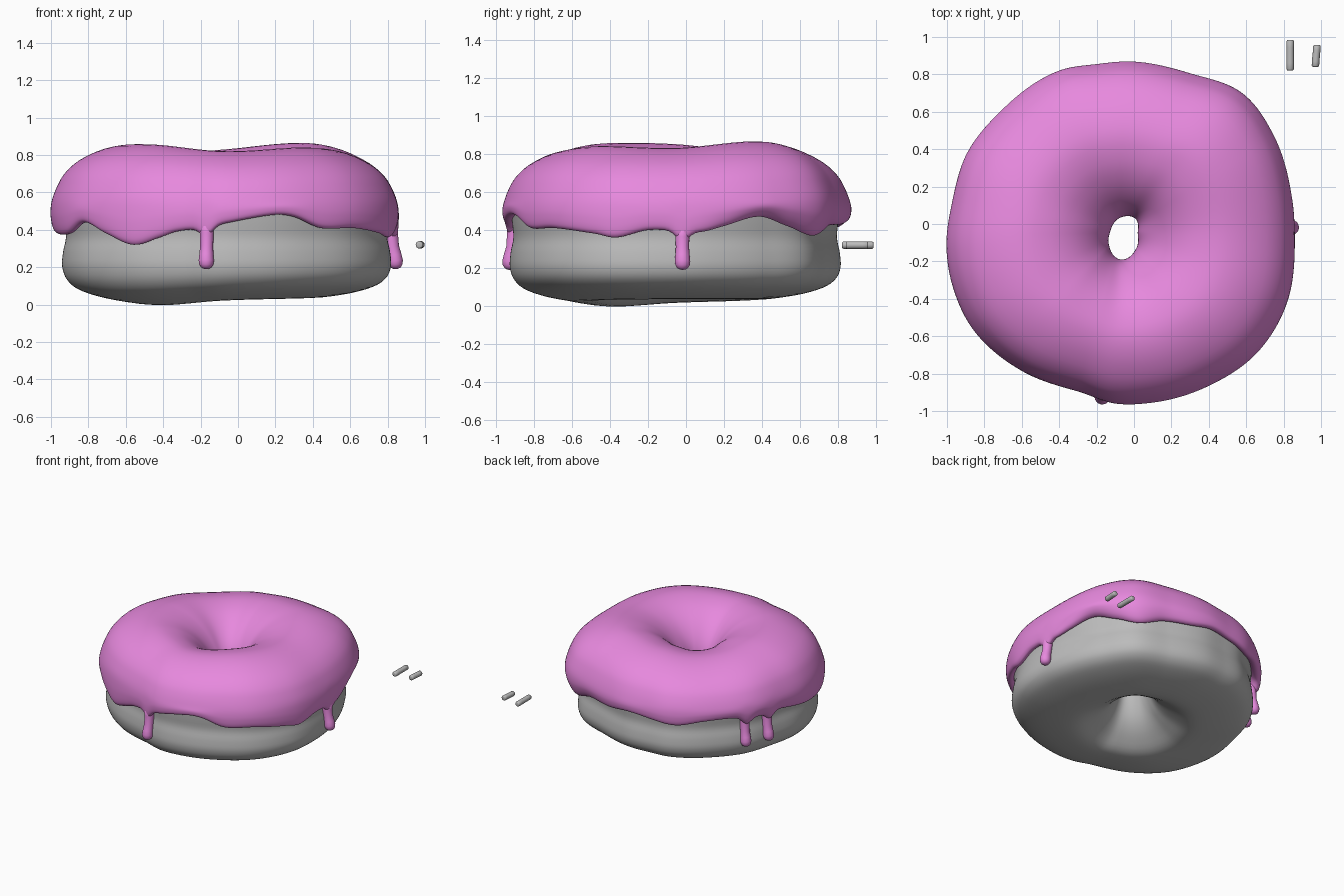
import bpy, bmesh, math
from mathutils import Vector

if "Cube" in bpy.data.objects:
    bpy.data.objects.remove(bpy.data.objects["Cube"])

CX, CY, SEG = -0.07, -0.05, 288


def material(name, rgb):
    m = bpy.data.materials.new(name)
    m.diffuse_color = (*rgb, 1)
    m.use_nodes = True
    m.node_tree.nodes["Principled BSDF"].inputs["Base Color"].default_value = m.diffuse_color
    return m


PINK = material("pink icing", (0.80, 0.25, 0.73))
GREY = material("plain grey", (0.50, 0.50, 0.50))


def periodic(table):
    """Smooth function of angle (degrees) through (angle, value) pairs."""
    t = sorted(table)
    n = len(t)
    p = lambda i: (t[i % n][0] + 360 * (i // n), t[i % n][1])
    slope = lambda i: (p(i + 1)[1] - p(i - 1)[1]) / (p(i + 1)[0] - p(i - 1)[0])

    def f(a):
        a %= 360
        i = max([k for k in range(n) if t[k][0] <= a], default=-1)
        (x0, y0), (x1, y1) = p(i), p(i + 1)
        h = x1 - x0
        u = (a - x0) / h
        return ((2*u**3 - 3*u*u + 1) * y0 + (u**3 - 2*u*u + u) * h * slope(i)
                + (3*u*u - 2*u**3) * y1 + (u**3 - u*u) * h * slope(i + 1))
    return f


def spline(pts, n, closed=False):
    """Catmull-Rom refinement of a 2D profile."""
    m, out = len(pts), []
    for i in range(m if closed else m - 1):
        q = [Vector(pts[(i + k) % m] if closed else pts[min(max(i + k, 0), m - 1)])
             for k in (-1, 0, 1, 2)]
        for j in range(n):
            u = j / n
            out.append(0.5 * (2*q[1] + (q[2] - q[0])*u + (2*q[0] - 5*q[1] + 4*q[2] - q[3])*u*u
                              + (3*q[1] - q[0] - 3*q[2] + q[3])*u**3))
    if not closed:
        out.append(Vector(pts[-1]))
    return out


def smooth(lo, hi, z):
    u = min(max((z - lo) / (hi - lo), 0), 1)
    return u * u * (3 - 2 * u)


def polar(pts):
    return [(math.degrees(math.atan2(y - CY, x - CX)) % 360, math.hypot(x - CX, y - CY))
            for x, y in pts]


# uneven outline, hole, dough inset, crest, base and icing edge, all by angle
outer = periodic(polar([(-.03, .865), (.3, .805), (.58, .70), (.75, .47), (.84, .15), (.855, -.1),
                        (.81, -.43), (.65, -.69), (.4, -.86), (.1, -.95), (-.1, -.955), (-.3, -.89),
                        (-.6, -.78), (-.85, -.57), (-.95, -.38), (-1, -.12), (-.97, .12),
                        (-.89, .38), (-.7, .61), (-.4, .815), (-.2, .85)]))
hole = periodic([(0, .09), (45, .11), (90, .085), (135, .062), (180, .06), (225, .09), (270, .14), (315, .115)])
inset = periodic([(0, .04), (37, .10), (90, .052), (127, .05), (160, .07), (195, .055), (225, .045), (270, .035), (315, .04)])
crest = periodic([(0, .83), (45, .865), (90, .83), (130, .805), (180, .85), (225, .855), (270, .82), (315, .84)])
base = periodic([(0, .04), (45, .04), (90, .04), (135, .03), (180, .02), (225, 0), (270, .025), (315, .035)])
edge = periodic([(8, .39), (16, .42), (29, .47), (40, .42), (51, .37), (63, .42), (78, .43), (90, .45),
                 (103, .43), (115, .41), (127, .44), (140, .45), (153, .43), (167, .43), (180, .40),
                 (190, .38), (205, .38), (215, .44), (225, .38), (236, .32), (246, .36), (252, .39),
                 (262, .41), (270, .435), (287, .48), (294, .47), (304, .41), (317, .41), (333, .38),
                 (340, .36), (351, .40)])
# drips: angle, lowest height, extra inset
DRIPS = [(263.5, .19, 0), (2, .19, 0), (149, .20, .035), (162, .20, .035)]


def edge_z(a):
    z = edge(a)
    for d, *_ in DRIPS:
        z -= 0.05 * math.exp(-(((a - d + 180) % 360 - 180) / 3.0) ** 2)
    return z


def finish(name, bm, mat):
    bmesh.ops.recalc_face_normals(bm, faces=bm.faces)
    for f in bm.faces:
        f.smooth = True
    me = bpy.data.meshes.new(name)
    bm.to_mesh(me)
    bm.free()
    me.materials.append(mat)
    ob = bpy.data.objects.new(name, me)
    bpy.context.collection.objects.link(ob)
    return ob


def sweep(bm, rings, closed):
    """Skin a loop of rings."""
    vs = [[bm.verts.new(p) for p in r] for r in rings]
    m = len(vs[0])
    for i, a in enumerate(vs):
        b = vs[(i + 1) % len(vs)]
        for j in range(m if closed else m - 1):
            k = (j + 1) % m
            bm.faces.new((a[j], b[j], b[k], a[k]))


def place(a, r, z):
    t = math.radians(a)
    return (CX + r * math.cos(t), CY + r * math.sin(t), z)


def lift(a, z):
    return z + (crest(a) - .86) * smooth(.45, .82, z) + base(a) * (1 - smooth(0, .25, z))


# dough: lumpy ring with a slight waist
dough = spline([(.43, 0), (.63, .015), (.78, .06), (.85, .12), (.877, .2), (.873, .28), (.858, .36),
                (.865, .45), (.865, .55), (.81, .67), (.72, .76), (.52, .815), (.36, .765), (.24, .66),
                (.15, .5), (.12, .4), (.14, .29), (.2, .17), (.3, .07)], 4, True)
rings = []
for i in range(SEG):
    a = 360 * i / SEG
    ro, rh = outer(a) - inset(a), hole(a) + .015
    rings.append([place(a, rh + (p.x - .12) / (.877 - .12) * (ro - rh), lift(a, p.y)) for p in dough])
bm = bmesh.new()
sweep(bm, rings, True)
finish("dough", bm, GREY)

# icing: shell over the top with a wavy rounded lip tucked against the dough
top = [(.14, .41), (.115, .405), (.1, .43), (.115, .53), (.155, .625), (.22, .715), (.3, .785), (.4, .835),
       (.53, .86), (.66, .838), (.78, .78), (.855, .708), (.895, .633), (.92, .56)]
lip = [(.35, .004), (.6, .004), (.8, 0), (.93, -.008), (1, -.024), (.96, -.045), (.8, -.07)]
rings = []
for i in range(SEG):
    a = 360 * i / SEG
    ro, rh, e = outer(a), hole(a), edge_z(a)
    pts = [(rh + (r - .1) / .825 * (ro - rh), lift(a, z)) for r, z in top]
    z0 = pts[-1][1]
    tuck = max(inset(a) - .05, 0)
    pts += [(ro + d - tuck * t * t, z0 + (e - z0) * t) for t, d in lip]
    rings.append([place(a, p.x, p.y) for p in spline(pts, 3)])
bm = bmesh.new()
sweep(bm, rings, False)
finish("icing", bm, PINK)


def tube(name, path, radii, mat, n=20):
    """Round tube along a path, closed at both ends."""
    bm = bmesh.new()
    prev = None
    for i, p in enumerate(path):
        d = (Vector(path[min(i + 1, len(path) - 1)]) - Vector(path[max(i - 1, 0)])).normalized()
        s = d.cross(Vector((.577, .577, .577))).normalized()
        t = d.cross(s)
        ring = [bm.verts.new(Vector(p) + radii[i] * (s * math.cos(2*math.pi*k/n) + t * math.sin(2*math.pi*k/n)))
                for k in range(n)]
        if prev:
            for k in range(n):
                bm.faces.new((prev[k], prev[(k+1) % n], ring[(k+1) % n], ring[k]))
        else:
            bm.faces.new(ring)
        prev = ring
    bm.faces.new(prev)
    return finish(name, bm, mat)


# drips: running down from the lip, each with a round bead at the end
for k, (a, zb, tuck) in enumerate(DRIPS):
    ro = outer(a) - tuck
    prof = [(edge(a) + .04, -.035, .036), (edge(a) - .03, -.034, .037), (zb + .12, -.028, .035),
            (zb + .075, -.018, .038), (zb + .045, -.013, .041), (zb + .025, -.012, .038),
            (zb + .010, -.012, .029), (zb + .002, -.012, .015), (zb, -.012, .002)]
    tube(f"icing_drip_{k + 1}", [place(a, ro + d, z) for z, d, _ in prof], [r for *_, r in prof], PINK)

# two loose sprinkles beside the ring, one straight and one slightly bent
for name, x, y0, y1, bend in (("straight_sprinkle", .835, .82, .985, 0), ("bent_sprinkle", .974, .84, .957, .004)):
    us = [0, .01, .05, .25, .5, .75, .95, .99, 1]
    rs = [.012, .016, .02, .02, .02, .02, .02, .016, .012]
    path = [(x + bend * math.sin(math.pi * (u - .5)), y0 + (y1 - y0) * u, .32) for u in us]
    tube(name, path, rs, GREY, 16)
